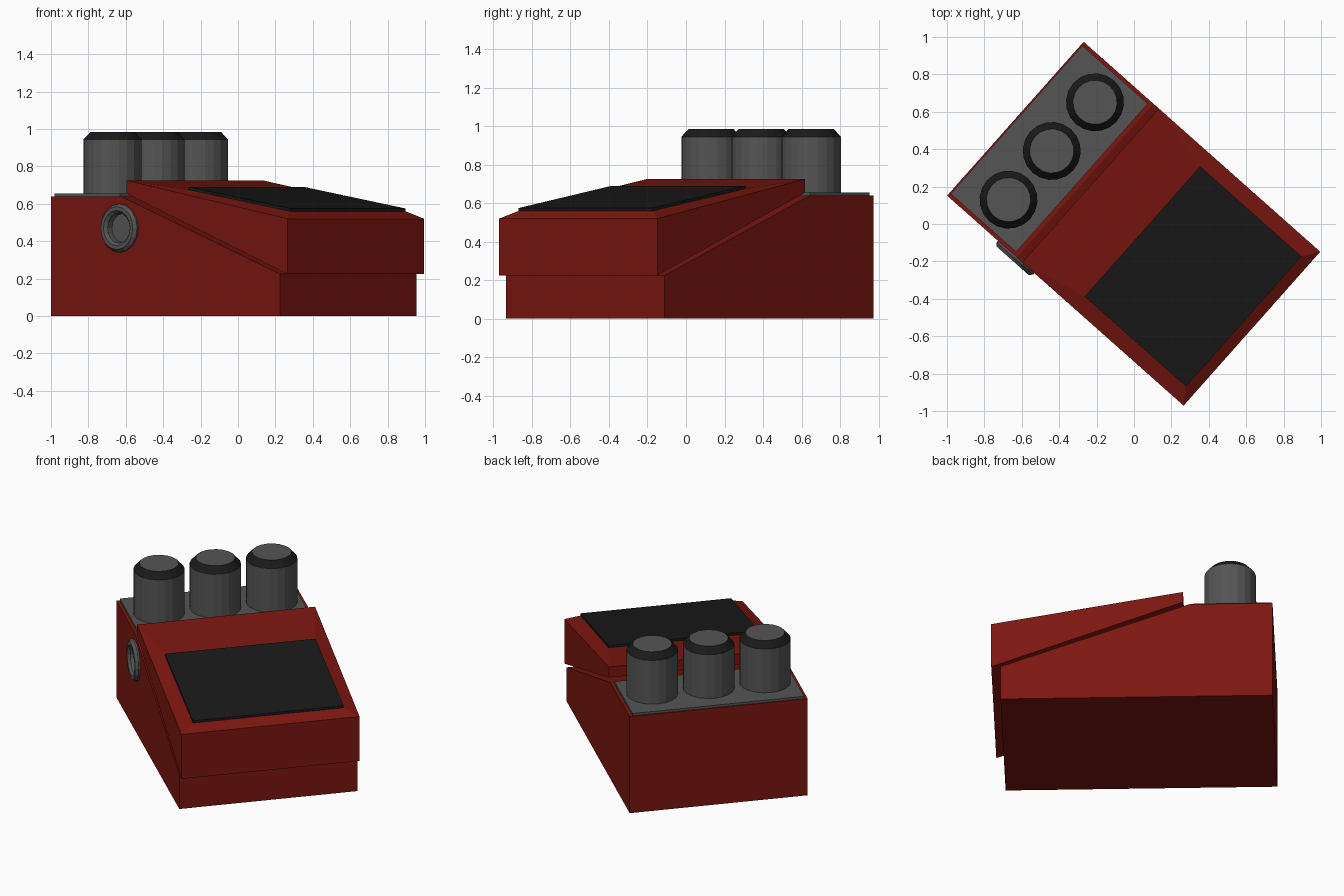
import bpy, bmesh
from math import radians, cos, sin, pi

if "Cube" in bpy.data.objects:
    bpy.data.objects.remove(bpy.data.objects["Cube"])

TURN = radians(-41.6)   # whole pedal is turned about z; local x = length, y = width
HALF = 0.55


def material(name, rgb):
    m = bpy.data.materials.new(name)
    m.diffuse_color = (*rgb, 1)
    m.use_nodes = True
    m.node_tree.nodes["Principled BSDF"].inputs["Base Color"].default_value = m.diffuse_color
    return m


red = material("red_paint", (0.20, 0.008, 0.005))
black = material("black_rubber", (0.01, 0.01, 0.01))
grey = material("dark_grey", (0.09, 0.09, 0.09))


def finish(bm, name, *mats):
    bmesh.ops.recalc_face_normals(bm, faces=bm.faces)
    me = bpy.data.meshes.new(name)
    bm.to_mesh(me)
    bm.free()
    for m in mats:
        me.materials.append(m)
    ob = bpy.data.objects.new(name, me)
    ob.rotation_euler.z = TURN
    bpy.context.collection.objects.link(ob)
    return ob


def prism(profile, half):
    """Side profile (x, z) extruded across the width."""
    bm = bmesh.new()
    a = [bm.verts.new((x, -half, z)) for x, z in profile]
    b = [bm.verts.new((x, half, z)) for x, z in profile]
    bm.faces.new(a)
    bm.faces.new(b[::-1])
    n = len(a)
    for i in range(n):
        j = (i + 1) % n
        bm.faces.new((a[i], b[i], b[j], a[j]))
    return bm


def lathe(profile, sides, place, dark_bands=()):
    """Revolve (radius, height) points, capping both ends."""
    bm = bmesh.new()
    rings = [[bm.verts.new(place(r * cos(2 * pi * k / sides), r * sin(2 * pi * k / sides), h))
              for k in range(sides)] for r, h in profile]
    for i, (a, b) in enumerate(zip(rings, rings[1:])):
        for k in range(sides):
            j = (k + 1) % sides
            f = bm.faces.new((a[k], a[j], b[j], b[k]))
            f.material_index = 1 if i in dark_bands else 0
    bm.faces.new(rings[0])
    bm.faces.new(rings[-1])
    return bm


# Wedge-shaped housing
body = finish(prism([(-0.848, 0), (0.787, 0), (0.787, 0.225), (-0.35, 0.64), (-0.848, 0.64)],
                    HALF), "housing", red)

# Foot treadle with a slightly raised field under the pad
bm = prism([(-0.31, 0.655), (0.843, 0.225), (0.843, 0.52), (-0.31, 0.725)], HALF)
bmesh.ops.recalc_face_normals(bm, faces=bm.faces)
top = max(bm.faces, key=lambda f: f.normal.z)
bmesh.ops.inset_individual(bm, faces=[top], thickness=0.08)
for v in top.verts:
    v.co.y = 0.465 if v.co.y > 0 else -0.465
    v.co.x, v.co.z = (0.06, 0.675) if v.co.x < 0.3 else (0.785, 0.56)
finish(bm, "treadle", red)

# Rubber pad
finish(prism([(0.06, 0.67), (0.785, 0.555), (0.785, 0.575), (0.06, 0.69)], 0.465),
       "foot_pad", black)

# Control plate
finish(prism([(-0.84, 0.635), (-0.372, 0.635), (-0.372, 0.655), (-0.84, 0.655)], 0.53),
       "control_plate", grey)

# Three knobs with black chamfers
for i in range(3):
    y0 = (i - 1) * 0.348
    finish(lathe([(0.155, 0.65), (0.155, 0.945), (0.118, 0.985)], 20,
                 lambda a, b, h: (-0.588 + a, y0 + b, h), (1,)),
           f"knob_{i + 1}", grey, black)


# Socket in the side wall
def on_side(a, b, h):
    return (-0.354 + a, -HALF - h, 0.47 + b)


finish(lathe([(0.12, -0.02), (0.13, 0.0), (0.13, 0.01), (0.115, 0.028), (0.095, 0.028),
              (0.08, 0.012), (0.072, -0.07)], 16, on_side), "socket", grey)
cutter = finish(lathe([(0.1, -0.1), (0.1, 0.1)], 16, on_side), "socket_cutter")
cutter.hide_render = True
cutter.hide_viewport = True
cut = body.modifiers.new("socket_hole", 'BOOLEAN')
cut.operation = 'DIFFERENCE'
cut.solver = 'EXACT'
cut.object = cutter
